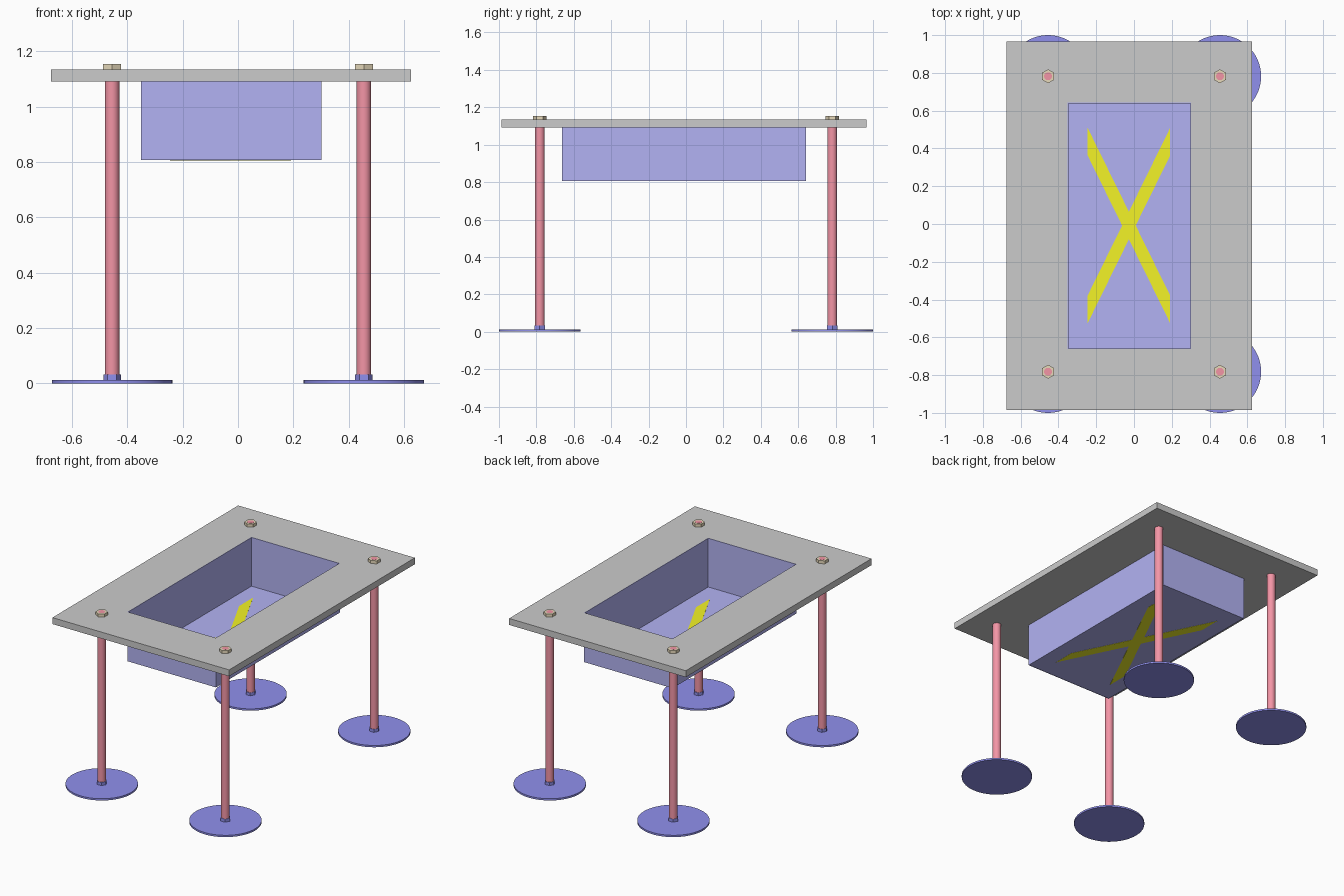
import bpy, bmesh, math

if "Cube" in bpy.data.objects:
    bpy.data.objects.remove(bpy.data.objects["Cube"])


def material(name, rgb):
    m = bpy.data.materials.new(name)
    m.diffuse_color = (*rgb, 1)
    m.use_nodes = True
    m.node_tree.nodes["Principled BSDF"].inputs["Base Color"].default_value = m.diffuse_color
    return m


BLUE = material("foot_blue", (0.28, 0.28, 0.85))
PALE = material("basin_blue", (0.45, 0.45, 0.9))
RED = material("leg_red", (0.9, 0.3, 0.38))
TAN = material("nut_tan", (0.8, 0.7, 0.5))
YELLOW = material("cross_yellow", (0.9, 0.9, 0.02))


def mesh_object(name, verts, faces, mat=None):
    me = bpy.data.meshes.new(name)
    me.from_pydata(verts, [], faces)
    bm = bmesh.new()
    bm.from_mesh(me)
    bmesh.ops.recalc_face_normals(bm, faces=bm.faces)
    bm.to_mesh(me)
    bm.free()
    ob = bpy.data.objects.new(name, me)
    bpy.context.collection.objects.link(ob)
    if mat:
        me.materials.append(mat)
    return ob


def rings(name, loops, mat=None, closed=True):
    """Bridge successive loops; join last to first, or cap both ends."""
    n, k = len(loops[0]), len(loops)
    faces = [(a * n + i, a * n + (i + 1) % n, (a + 1) % k * n + (i + 1) % n, (a + 1) % k * n + i)
             for a in range(k if closed else k - 1) for i in range(n)]
    if not closed:
        faces += [tuple(range(n)), tuple(range((k - 1) * n, k * n))]
    return mesh_object(name, [v for loop in loops for v in loop], faces, mat)


def rect(hx, hy, z):
    cx, cy = -0.025, -0.01
    return [(cx + sx * hx, cy + sy * hy, z) for sx, sy in ((-1, -1), (1, -1), (1, 1), (-1, 1))]


def cylinder(name, x, y, z0, z1, r, sides, mat, turn=0.0):
    bpy.ops.mesh.primitive_cylinder_add(vertices=sides, radius=r, depth=z1 - z0,
                                        location=(x, y, (z0 + z1) / 2), rotation=(0, 0, turn))
    ob = bpy.context.object
    ob.name = name
    ob.data.materials.append(mat)
    if sides > 6:
        bpy.ops.object.shade_smooth_by_angle(angle=math.radians(30))


FLOOR, UNDER, TOP, WALL = 0.807, 1.091, 1.134, 0.003
BX, BY = 0.326, 0.652

# table top: slab with a rectangular opening
rings("table_top", [rect(0.65, 0.976, UNDER), rect(0.65, 0.976, TOP),
                    rect(BX, BY, TOP), rect(BX, BY, UNDER)])

# thin open basin hanging in the opening
rings("basin", [rect(BX, BY, TOP), rect(BX, BY, FLOOR), rect(BX - WALL, BY - WALL, FLOOR + WALL),
                rect(BX - WALL, BY - WALL, TOP)], PALE).data
basin = bpy.data.objects["basin"]
rings("basin_floor", [rect(BX - WALL, BY - WALL, FLOOR), rect(BX - WALL, BY - WALL, FLOOR + WALL)],
      PALE, closed=False)

# yellow cross through the basin floor: one outline with vertical ends
cx, cy, hx, hy, w = -0.027, -0.008, 0.218, 0.443, 0.073
k = w * hx / hy
outline = [(-hx, hy - w), (-hx, hy + w), (0, w), (hx, hy + w), (hx, hy - w), (k, 0),
           (hx, w - hy), (hx, -hy - w), (0, -w), (-hx, -hy - w), (-hx, w - hy), (-k, 0)]
rings("floor_cross", [[(cx + x, cy + y, z) for x, y in outline]
                      for z in (FLOOR - 0.001, FLOOR + WALL + 0.001)], YELLOW, closed=False)

# four legs, each with disc foot, hexagonal collar, stud and nut
for sx, side in ((-1, "left"), (1, "right")):
    for sy, end in ((-1, "front"), (1, "back")):
        x, y, tag = sx * 0.455, sy * 0.782, f"{end}_{side}"
        cylinder(f"foot_{tag}", x, y, 0, 0.012, 0.218, 64, BLUE)
        cylinder(f"collar_{tag}", x, y, 0.012, 0.032, 0.032, 6, BLUE, math.pi / 6)
        cylinder(f"leg_{tag}", x, y, 0.012, UNDER, 0.026, 32, RED)
        cylinder(f"nut_{tag}", x, y, TOP, 0.020 + TOP, 0.037, 6, TAN)
        cylinder(f"stud_{tag}", x, y, UNDER, 0.0206 + TOP, 0.021, 32, RED)
